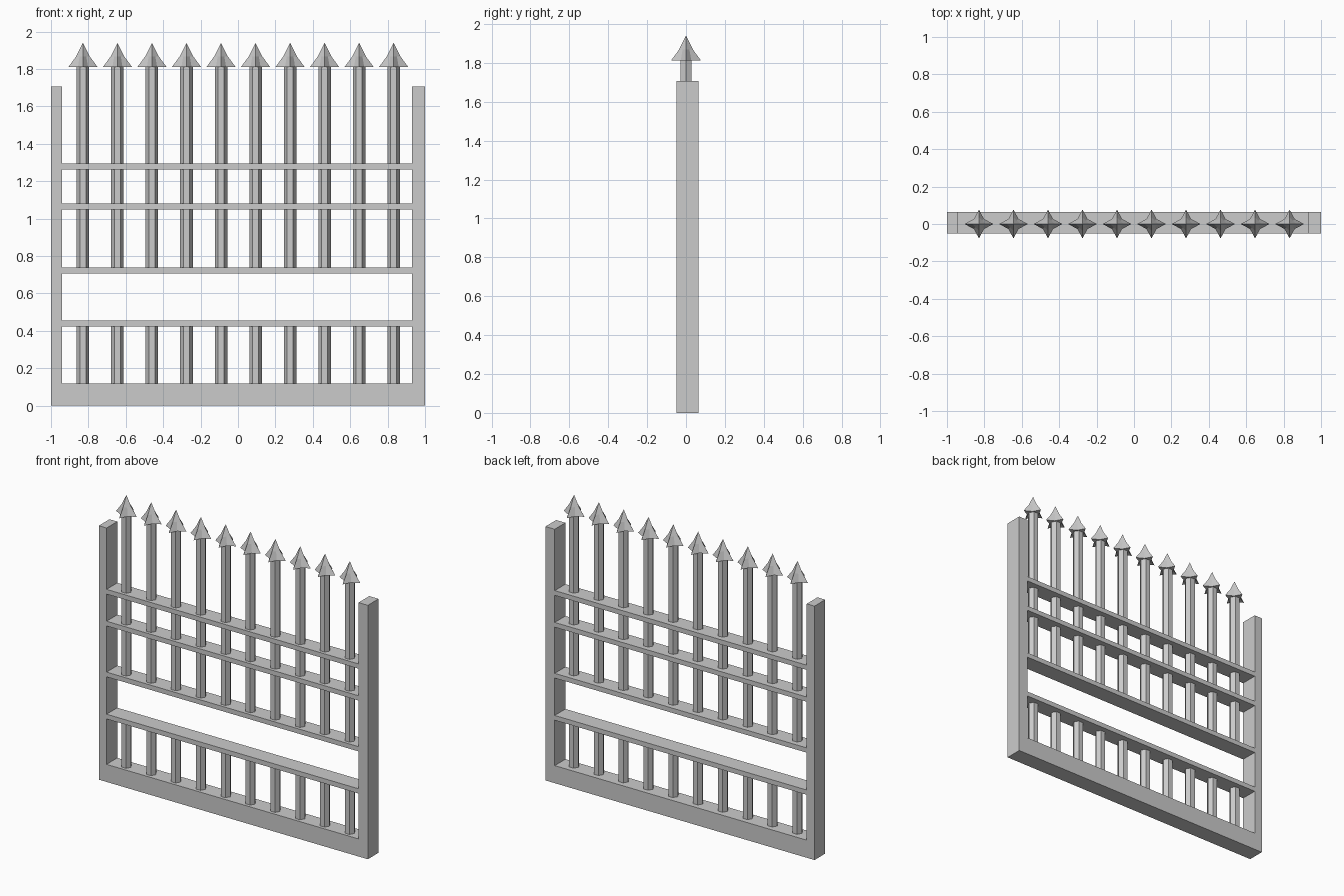
import bpy, bmesh
from math import cos, sin, pi

if "Cube" in bpy.data.objects:
    bpy.data.objects.remove(bpy.data.objects["Cube"])

Y0, Y1 = -0.05, 0.064      # frame depth
BAR_R = 0.0335
HEAD_Z = 1.812


def make_object(name, bm):
    bmesh.ops.recalc_face_normals(bm, faces=bm.faces)
    mesh = bpy.data.meshes.new(name)
    bm.to_mesh(mesh)
    bm.free()
    obj = bpy.data.objects.new(name, mesh)
    bpy.context.collection.objects.link(obj)
    return obj


def box(name, x0, x1, z0, z1):
    bm = bmesh.new()
    bmesh.ops.create_cube(bm, size=1)
    for v in bm.verts:
        v.co.x = x0 if v.co.x < 0 else x1
        v.co.y = Y0 if v.co.y < 0 else Y1
        v.co.z = z0 if v.co.z < 0 else z1
    return make_object(name, bm)


def ring(bm, x, z, radii, sides):
    # radii repeat around the ring, so two radii make a star
    pts = []
    for i in range(sides):
        a, r = 2 * pi * i / sides, radii[i % len(radii)]
        pts.append(bm.verts.new((x + r * cos(a), r * sin(a), z)))
    return pts


def bridge(bm, a, b):
    n = len(a)
    for i in range(n):
        j = (i + 1) % n
        bm.faces.new((a[i], a[j], b[j], b[i]))


def bar(name, x, z0, z1):
    bm = bmesh.new()
    low, high = (ring(bm, x, z, [BAR_R], 6) for z in (z0, z1))
    bridge(bm, low, high)
    bm.faces.new(low)
    bm.faces.new(high)
    return make_object(name, bm)


def spearhead(name, x):
    bm = bmesh.new()
    base = ring(bm, x, HEAD_Z, [0.077, 0.038], 8)
    mid = ring(bm, x, 1.868, [0.036, 0.025], 8)
    tip = bm.verts.new((x, 0, 1.94))
    bridge(bm, base, mid)
    for i in range(8):
        bm.faces.new((mid[i], mid[(i + 1) % 8], tip))
    # flat star underside, fanned from the centre
    centre = bm.verts.new((x, 0, HEAD_Z))
    for i in range(8):
        bm.faces.new((base[(i + 1) % 8], base[i], centre))
    return make_object(name, bm)


# Frame: bottom beam and side posts
box("bottom_beam", -1.0, 0.998, 0, 0.118)
box("left_post", -1.0, -0.942, 0.118, 1.706)
box("right_post", 0.931, 1.0, 0.0, 1.706)

# Horizontal rails
for i, z in enumerate((0.423, 0.706, 1.048, 1.262)):
    box(f"rail_{i + 1}", -0.942, 0.931, z, z + 0.032)

# Hexagonal bars in two tiers, topped with star-shaped spearheads
for i in range(10):
    x = -0.829 + i * 1.661 / 9
    bar(f"lower_bar_{i + 1}", x, 0.11, 0.43)
    bar(f"upper_bar_{i + 1}", x, 0.72, HEAD_Z + 0.002)
    spearhead(f"spearhead_{i + 1}", x)
